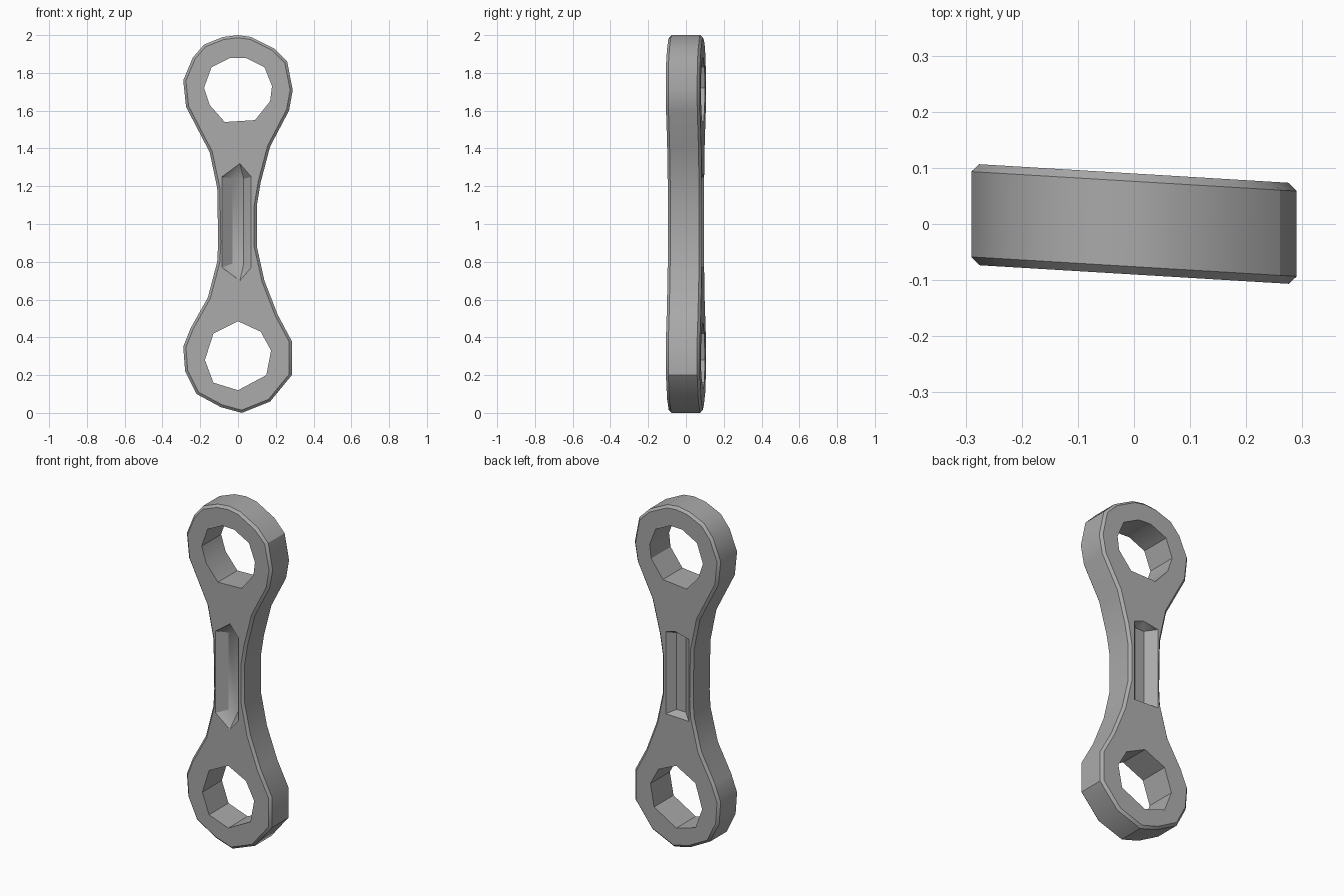
import bpy, bmesh, math
from mathutils import Vector

cube = bpy.data.objects.get("Cube")
if cube:
    bpy.data.objects.remove(cube)

THICK = 0.09      # half thickness of the plate
SKEW = -0.06      # slight twist of the faces across the width


def make_object(name, bm):
    bmesh.ops.recalc_face_normals(bm, faces=bm.faces)
    mesh = bpy.data.meshes.new(name)
    bm.to_mesh(mesh)
    bm.free()
    obj = bpy.data.objects.new(name, mesh)
    bpy.context.scene.collection.objects.link(obj)
    return obj


def prism(points, half_depth):
    """Extrude an x-z outline along y."""
    bm = bmesh.new()
    face = bm.faces.new([bm.verts.new((x, -half_depth, z)) for x, z in points])
    extruded = bmesh.ops.extrude_face_region(bm, geom=[face])["geom"]
    moved = [v for v in extruded if isinstance(v, bmesh.types.BMVert)]
    bmesh.ops.translate(bm, verts=moved, vec=(0, 2 * half_depth, 0))
    return bm


def groove_cutter(name, side):
    """Tapered trough with pointed ends; side is -1 front, 1 back."""
    bm = bmesh.new()
    tips = (0.7, 1.32) if side < 0 else (0.77, 1.27)
    for y, grow in ((THICK, 0), (THICK + 0.05, 0.005)):
        for z in (0.77, 1.25):
            for x in (-0.085, 0.07):
                bm.verts.new((x + math.copysign(grow, x), side * y + SKEW * x, z))
        for z in tips:
            bm.verts.new((0.01, side * y, z))
    for z in (0.79, 1.24):
        for x in (-0.03, 0.03):
            bm.verts.new((x, side * 0.045, z))
    bmesh.ops.convex_hull(bm, input=bm.verts)
    return make_object(name, bm)


# Plate: two faceted ring ends joined by a narrow waist
right = [(0, 2), (.07, 1.99), (.19, 1.93), (.26, 1.86), (.29, 1.71), (.27, 1.6),
         (.17, 1.41), (.12, 1.22), (.1, 1.1), (.1, .88), (.14, .7), (.21, .52),
         (.285, .38), (.285, .2), (.17, .06), (.02, 0)]
left = [(-.09, .03), (-.22, .1), (-.28, .22), (-.29, .35), (-.25, .45),
        (-.16, .61), (-.11, .8), (-.105, .9), (-.11, 1.19), (-.15, 1.38),
        (-.275, 1.62), (-.29, 1.76), (-.24, 1.88), (-.18, 1.95), (-.08, 1.99)]
bm = prism(right + left, THICK)
rim = [e for e in bm.edges if abs(e.verts[0].co.y - e.verts[1].co.y) < 0.01]
bmesh.ops.bevel(bm, geom=rim, offset=0.014, segments=1, affect='EDGES')
for v in bm.verts:
    v.co.y += SKEW * v.co.x
link = make_object("link_plate", bm)

# Cutters for the two eye holes and the two grooves
upper_eye = [(.04, 1.88), (.14, 1.83), (.18, 1.73), (.17, 1.65), (.09, 1.55),
             (-.07, 1.54), (-.15, 1.63), (-.18, 1.72), (-.14, 1.83), (-.04, 1.88)]
lower_eye = [(0, .485), (.12, .43), (.175, .33), (.15, .2), (0, .12),
             (-.13, .16), (-.175, .28), (-.13, .42)]
cutters = [make_object("upper_eye_cutter", prism(upper_eye, 0.3)),
           make_object("lower_eye_cutter", prism(lower_eye, 0.3)),
           groove_cutter("front_groove_cutter", -1),
           groove_cutter("back_groove_cutter", 1)]
for cutter in cutters:
    cutter.hide_render = True
    mod = link.modifiers.new(cutter.name, 'BOOLEAN')
    mod.operation = 'DIFFERENCE'
    mod.solver = 'EXACT'
    mod.object = cutter

# Bake the cuts, then drop the cutters
graph = bpy.context.evaluated_depsgraph_get()
baked = bpy.data.meshes.new_from_object(link.evaluated_get(graph))
link.modifiers.clear()
link.data = baked
for cutter in cutters:
    bpy.data.objects.remove(cutter)

# Single grey finish
grey = bpy.data.materials.new("plain_grey")
grey.use_nodes = True
colour = (0.4, 0.4, 0.4, 1)
grey.diffuse_color = colour
grey.node_tree.nodes["Principled BSDF"].inputs["Base Color"].default_value = colour
link.data.materials.clear()
link.data.materials.append(grey)

# Smooth shading with sharp edges kept
bpy.ops.object.select_all(action='DESELECT')
link.select_set(True)
bpy.context.view_layer.objects.active = link
bpy.ops.object.shade_smooth_by_angle(angle=math.radians(30))
